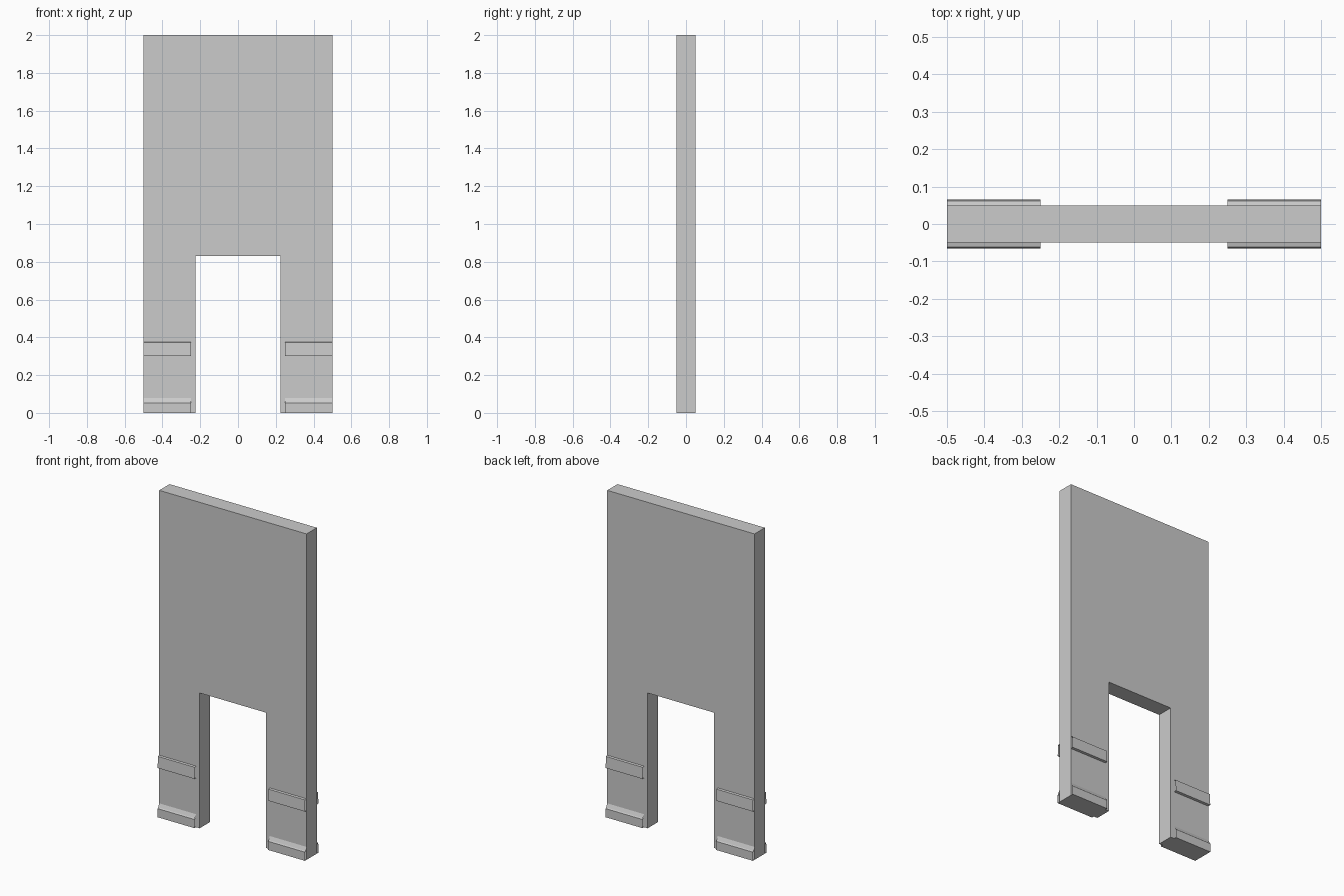
import bpy

if "Cube" in bpy.data.objects:
    bpy.data.objects.remove(bpy.data.objects["Cube"])


def sweep(name, points, start, end, to_xyz, closed):
    """Extrude a 2D profile between two positions; closed profiles get end caps."""
    n = len(points)
    verts = [to_xyz(a, b, t) for t in (start, end) for a, b in points]
    count = n if closed else n - 1
    faces = [(i, (i + 1) % n, n + (i + 1) % n, n + i) for i in range(count)]
    if closed:
        faces += [tuple(range(n))[::-1], tuple(range(n, 2 * n))]
    mesh = bpy.data.meshes.new(name)
    mesh.from_pydata(verts, [], faces)
    mesh.update()
    obj = bpy.data.objects.new(name, mesh)
    bpy.context.collection.objects.link(obj)
    return obj


# Wall panel with doorway
outline = [(-0.5, 0), (-0.225, 0), (-0.225, 0.83), (0.225, 0.83),
           (0.225, 0), (0.5, 0), (0.5, 2), (-0.5, 2)]
sweep("wall", outline, 0.05, -0.05, lambda a, b, t: (a, t, b), True)

# Thin open trim strips, mirrored to both legs and both wall faces
trims = {
    "chair_rail": [(0.05, 0.3), (0.065, 0.302), (0.065, 0.307),
                   (0.062, 0.372), (0.05, 0.375)],
    "baseboard": [(0.05, 0.0), (0.065, 0.0), (0.065, 0.053),
                  (0.06, 0.059), (0.0502, 0.08)],
}
for name, profile in trims.items():
    strip = sweep(name, profile, 0.25, 0.5, lambda a, b, t: (t, -a, b), False)
    mirror = strip.modifiers.new("both_legs_and_faces", 'MIRROR')
    mirror.use_axis = (True, True, False)
    mirror.use_mirror_merge = False
